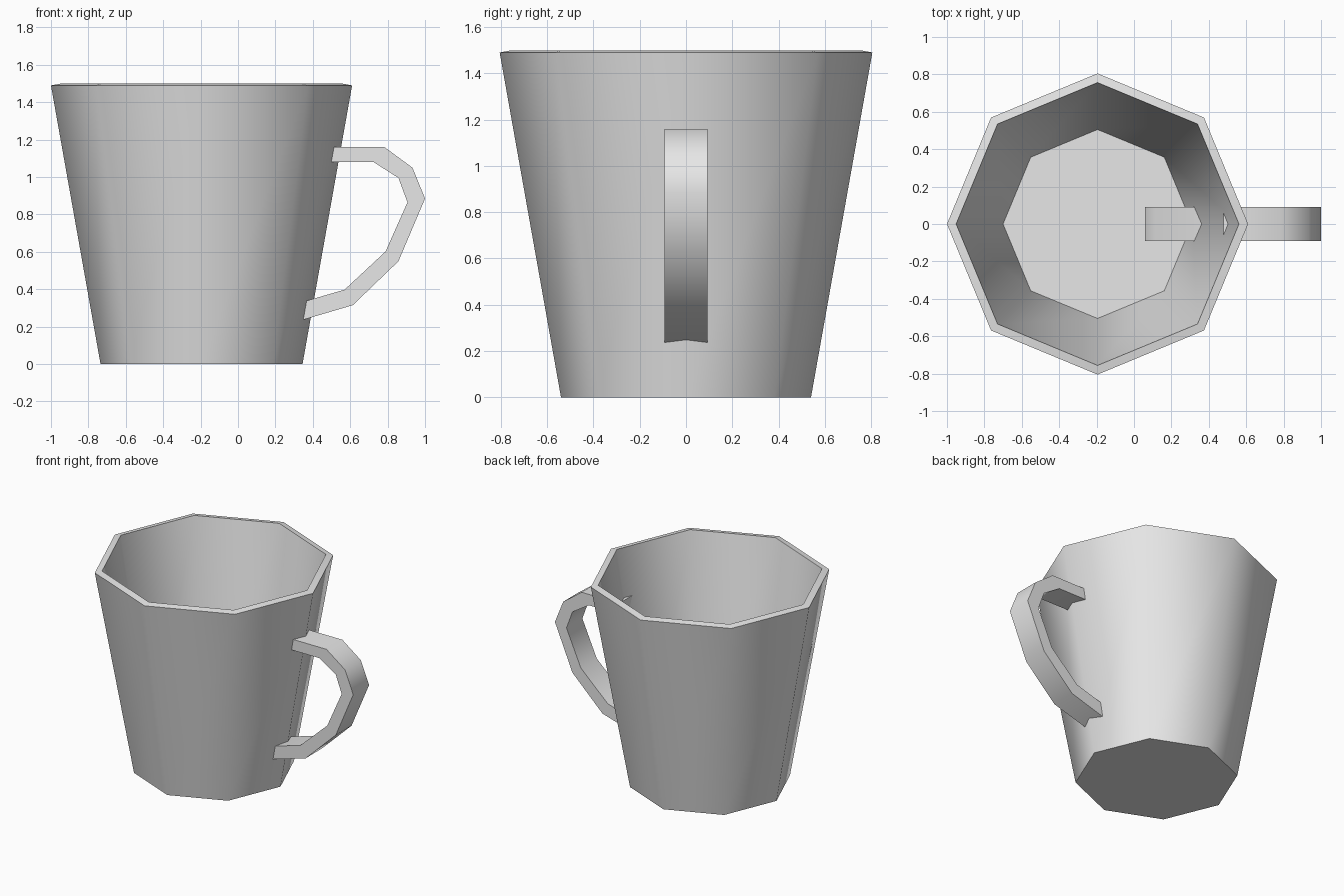
import bpy, bmesh, math

cube = bpy.data.objects.get("Cube")
if cube:
    bpy.data.objects.remove(cube, do_unlink=True)

SIDES = 8
CUP_X = -0.195
HALF_WIDTH = 0.092

# Single grey ceramic colour
ceramic = bpy.data.materials.new("grey_ceramic")
ceramic.use_nodes = True
colour = (0.8, 0.8, 0.8, 1)
ceramic.diffuse_color = colour
ceramic.node_tree.nodes["Principled BSDF"].inputs["Base Color"].default_value = colour


def finish(bm, name):
    """Turn a bmesh into a smooth-shaded object with sharp rims."""
    bmesh.ops.recalc_face_normals(bm, faces=bm.faces)
    mesh = bpy.data.meshes.new(name)
    bm.to_mesh(mesh)
    bm.free()
    mesh.materials.append(ceramic)
    mesh.shade_smooth()
    mesh.set_sharp_from_angle(angle=math.radians(60))
    obj = bpy.data.objects.new(name, mesh)
    bpy.context.collection.objects.link(obj)
    return obj


def bridge(bm, a, b):
    """Join two closed loops of equal length with quads."""
    for i in range(len(a)):
        j = (i + 1) % len(a)
        bm.faces.new((a[i], a[j], b[j], b[i]))


# Cup: octagonal rings from the base, up the outside, over the rim to the floor
bm = bmesh.new()
profile = [(0.54, 0), (0.805, 1.49), (0.756, 1.499), (0.505, 0.035)]
rings = []
for radius, z in profile:
    angles = [math.tau * i / SIDES for i in range(SIDES)]
    rings.append([bm.verts.new((radius * math.cos(t), radius * math.sin(t), z))
                  for t in angles])
for lower, upper in zip(rings, rings[1:]):
    bridge(bm, lower, upper)
bm.faces.new(rings[0])
bm.faces.new(rings[-1])
cup = finish(bm, "cup")
cup.location.x = CUP_X

# Handle: rectangular section swept through pairs of outer and inner points
outer = [(0.478, 1.16), (0.783, 1.16), (0.933, 1.05), (1.0, 0.885),
         (0.858, 0.55), (0.614, 0.315), (0.06, 0.152)]
inner = [(0.478, 1.08), (0.725, 1.08), (0.858, 0.995), (0.906, 0.865),
         (0.789, 0.602), (0.57, 0.398), (0.115, 0.265)]
bm = bmesh.new()
sections = []
for (ox, oz), (ix, iz) in zip(outer, inner):
    corners = [(ox, -HALF_WIDTH, oz), (ox, HALF_WIDTH, oz),
               (ix, HALF_WIDTH, iz), (ix, -HALF_WIDTH, iz)]
    sections.append([bm.verts.new(c) for c in corners])
for a, b in zip(sections, sections[1:]):
    bridge(bm, a, b)
bm.faces.new(sections[0])
bm.faces.new(sections[-1])
finish(bm, "handle")
